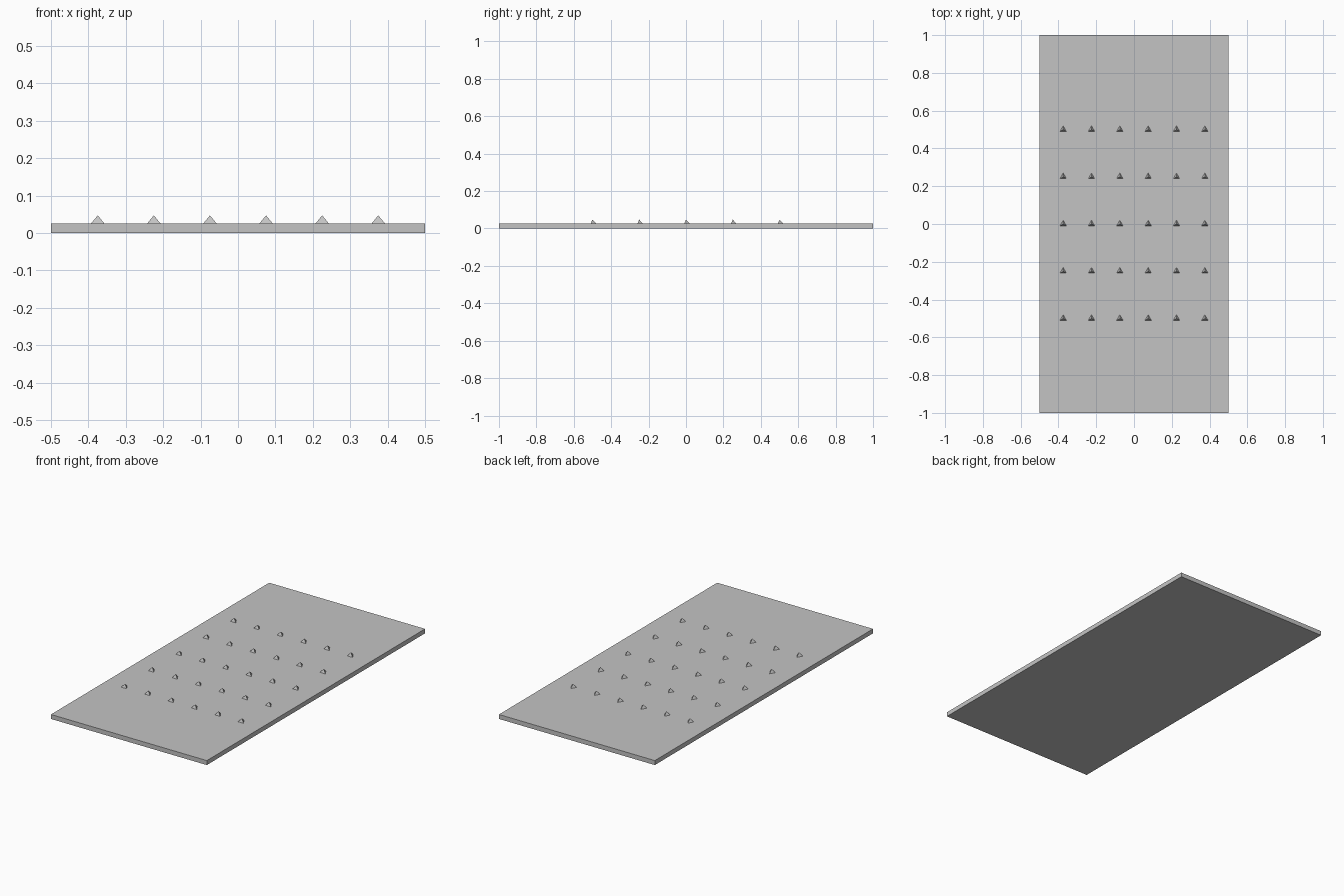
import bpy, bmesh, math

cube = bpy.data.objects.get("Cube")
if cube:
    bpy.data.objects.remove(cube, do_unlink=True)

PLATE_TOP = 0.026
TIP_Z = 0.047
STUD_RADIUS = 0.02

grey = bpy.data.materials.new("light_grey")
colour = (0.55, 0.55, 0.55, 1.0)
grey.diffuse_color = colour
grey.use_nodes = True
bsdf = next(n for n in grey.node_tree.nodes if n.type == 'BSDF_PRINCIPLED')
bsdf.inputs["Base Color"].default_value = colour


def finish(name, bm):
    bmesh.ops.recalc_face_normals(bm, faces=bm.faces)
    mesh = bpy.data.meshes.new(name)
    bm.to_mesh(mesh)
    bm.free()
    mesh.materials.append(grey)
    obj = bpy.data.objects.new(name, mesh)
    bpy.context.collection.objects.link(obj)
    return obj


# Flat base plate
bm = bmesh.new()
bmesh.ops.create_cube(bm, size=1.0)
for v in bm.verts:
    v.co.y *= 2.0
    v.co.z = (v.co.z + 0.5) * PLATE_TOP
finish("base_plate", bm)

# Three-sided stud with one corner towards the back
bm = bmesh.new()
base = [bm.verts.new((STUD_RADIUS * math.cos(a), STUD_RADIUS * math.sin(a), 0))
        for a in (math.radians(90 + 120 * i) for i in range(3))]
tip = bm.verts.new((0, 0, TIP_Z - PLATE_TOP))
bm.faces.new(base[::-1])
for i in range(3):
    bm.faces.new((base[i], base[(i + 1) % 3], tip))
studs = finish("pyramid_studs", bm)
studs.location = (-0.375, -0.5, PLATE_TOP)

# Grid of six columns by five rows
for label, count, step in (("columns", 6, (0.15, 0, 0)), ("rows", 5, (0, 0.25, 0))):
    array = studs.modifiers.new(label, 'ARRAY')
    array.count = count
    array.use_relative_offset = False
    array.use_constant_offset = True
    array.constant_offset_displace = step
